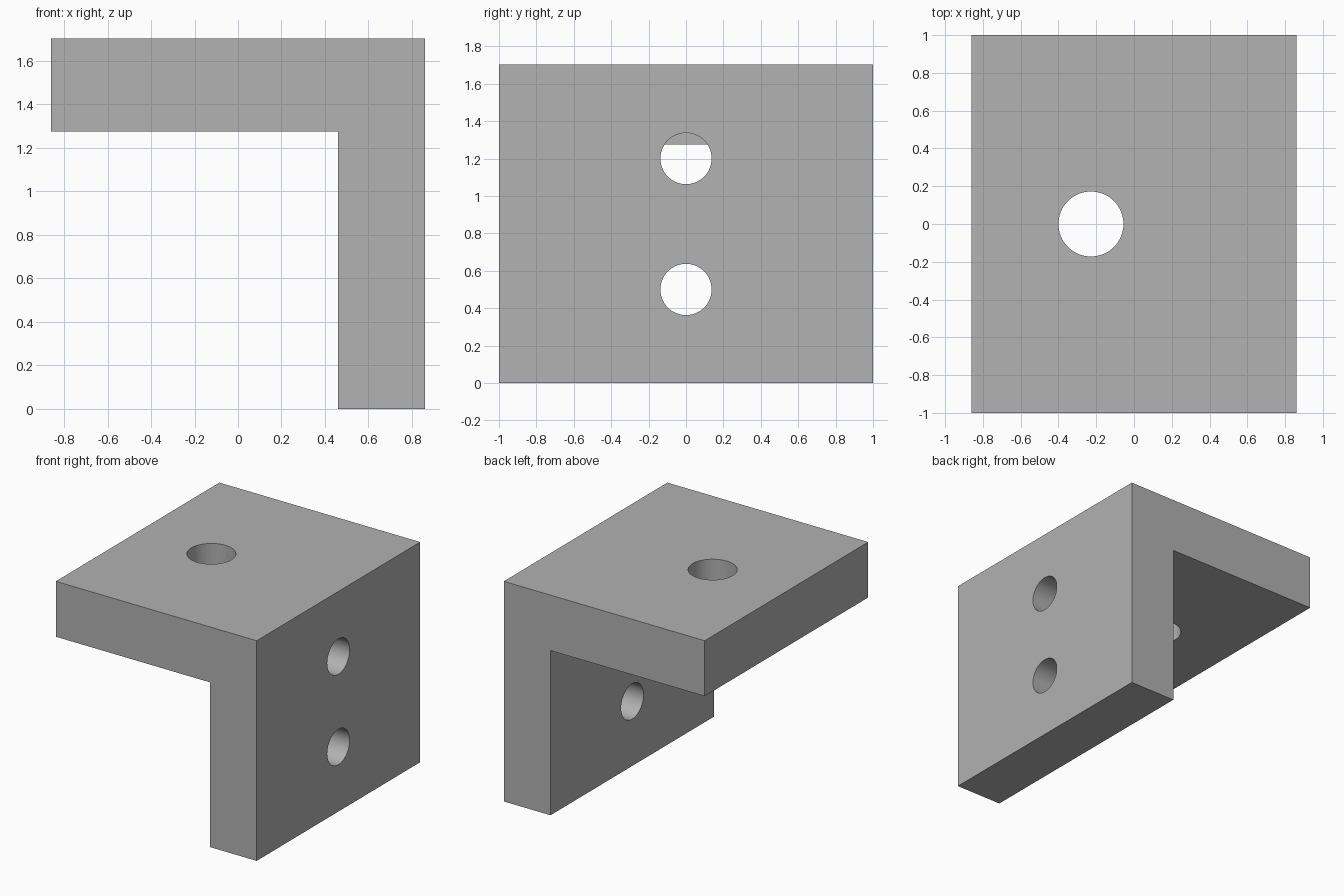
import bpy
import bmesh
from math import pi, radians
from mathutils import Matrix

cube = bpy.data.objects.get("Cube")
if cube:
    bpy.data.objects.remove(cube, do_unlink=True)

# Material
grey = bpy.data.materials.new("plain grey")
grey.use_nodes = True
colour = (0.445, 0.445, 0.445, 1)
grey.diffuse_color = colour
grey.node_tree.nodes["Principled BSDF"].inputs["Base Color"].default_value = colour


def add_object(name, bm):
    bmesh.ops.recalc_face_normals(bm, faces=bm.faces)
    mesh = bpy.data.meshes.new(name)
    bm.to_mesh(mesh)
    bm.free()
    mesh.materials.append(grey)
    obj = bpy.data.objects.new(name, mesh)
    bpy.context.collection.objects.link(obj)
    return obj


# Angle bracket: L profile extruded from front to back
profile = [(-0.86, 1.275), (0.46, 1.275), (0.46, 0),
           (0.86, 0), (0.86, 1.704), (-0.86, 1.704)]
bm = bmesh.new()
face = bm.faces.new([bm.verts.new((x, -1, z)) for x, z in profile])
extruded = bmesh.ops.extrude_face_region(bm, geom=[face])
bmesh.ops.translate(bm, vec=(0, 2, 0),
                    verts=[v for v in extruded["geom"]
                           if isinstance(v, bmesh.types.BMVert)])
bracket = add_object("angle_bracket", bm)


def drill(name, centre, radius, depth, axis):
    """Cut a round hole along the x or z axis."""
    turn = Matrix.Rotation(pi / 2, 4, "Y") if axis == "x" else Matrix()
    bm = bmesh.new()
    bmesh.ops.create_cone(bm, cap_ends=True, segments=64, radius1=radius,
                          radius2=radius, depth=depth,
                          matrix=Matrix.Translation(centre) @ turn)
    cutter = add_object(name, bm)
    cutter.hide_render = True
    mod = bracket.modifiers.new(name, "BOOLEAN")
    mod.operation = "DIFFERENCE"
    mod.solver = "EXACT"
    mod.object = cutter
    bpy.context.view_layer.objects.active = bracket
    bpy.ops.object.modifier_apply(modifier=name)
    bpy.data.objects.remove(cutter, do_unlink=True)


# Two bolt holes through the upright leg, one through the top plate;
# the upper leg hole stops at the leg's inner face
for name, z in (("lower_leg_hole", 0.5), ("upper_leg_hole", 1.2)):
    drill(name, (0.709, 0, z), 0.137, 0.5, "x")
drill("top_plate_hole", (-0.228, 0, 1.49), 0.172, 0.8, "z")

# Smooth hole walls, sharp edges elsewhere
bpy.ops.object.select_all(action="DESELECT")
bracket.select_set(True)
bpy.context.view_layer.objects.active = bracket
bpy.ops.object.shade_smooth_by_angle(angle=radians(30))
